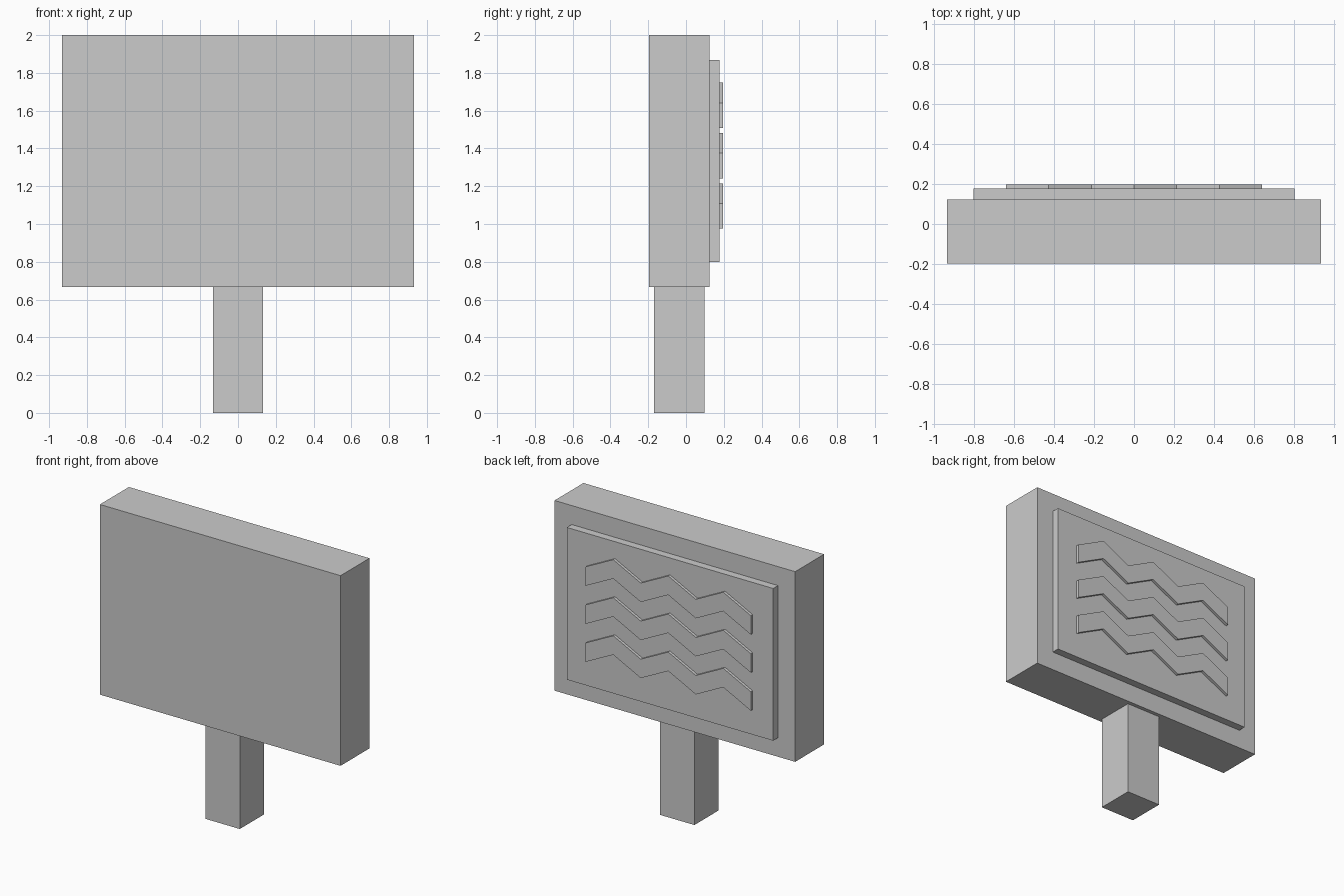
import bpy
import bmesh

if "Cube" in bpy.data.objects:
    bpy.data.objects.remove(bpy.data.objects["Cube"])


def add_object(name, bm):
    bmesh.ops.recalc_face_normals(bm, faces=bm.faces)
    mesh = bpy.data.meshes.new(name)
    bm.to_mesh(mesh)
    bm.free()
    obj = bpy.data.objects.new(name, mesh)
    bpy.context.collection.objects.link(obj)
    return obj


def box(name, x, y, z):
    """Box from (min, max) ranges."""
    bm = bmesh.new()
    bmesh.ops.create_cube(bm, size=1)
    for v in bm.verts:
        v.co = [r[0] if c < 0 else r[1] for c, r in zip(v.co, (x, y, z))]
    return add_object(name, bm)


def zigzag(name, z_low, y0, y1, half=0.64, steps=6, rise=0.107, height=0.133):
    """Zigzag strip: profile in the xz plane, extruded along y."""
    bm = bmesh.new()
    low = [(-half + 2 * half * i / steps, z_low + rise * (i % 2))
           for i in range(steps + 1)]
    outline = low + [(x, z + height) for x, z in reversed(low)]
    face = bm.faces.new([bm.verts.new((x, y0, z)) for x, z in outline])
    ext = bmesh.ops.extrude_face_region(bm, geom=[face])
    moved = [g for g in ext["geom"] if isinstance(g, bmesh.types.BMVert)]
    bmesh.ops.translate(bm, verts=moved, vec=(0, y1 - y0, 0))
    return add_object(name, bm)


BACK, PANEL, WAVE = 0.1235, 0.177, 0.1967

# Post and sign board
box("post", (-0.133, 0.133), (-0.17, 0.097), (0, 0.667))
box("sign_board", (-0.933, 0.933), (-0.1967, BACK), (0.667, 2.0))

# Raised panel on the back
box("raised_panel", (-0.8, 0.8), (BACK, PANEL), (0.8, 1.867))

# Three zigzag strips on the panel
for i in range(3):
    zigzag(f"zigzag_strip_{i + 1}", 0.975 + 0.2667 * i, PANEL, WAVE)
